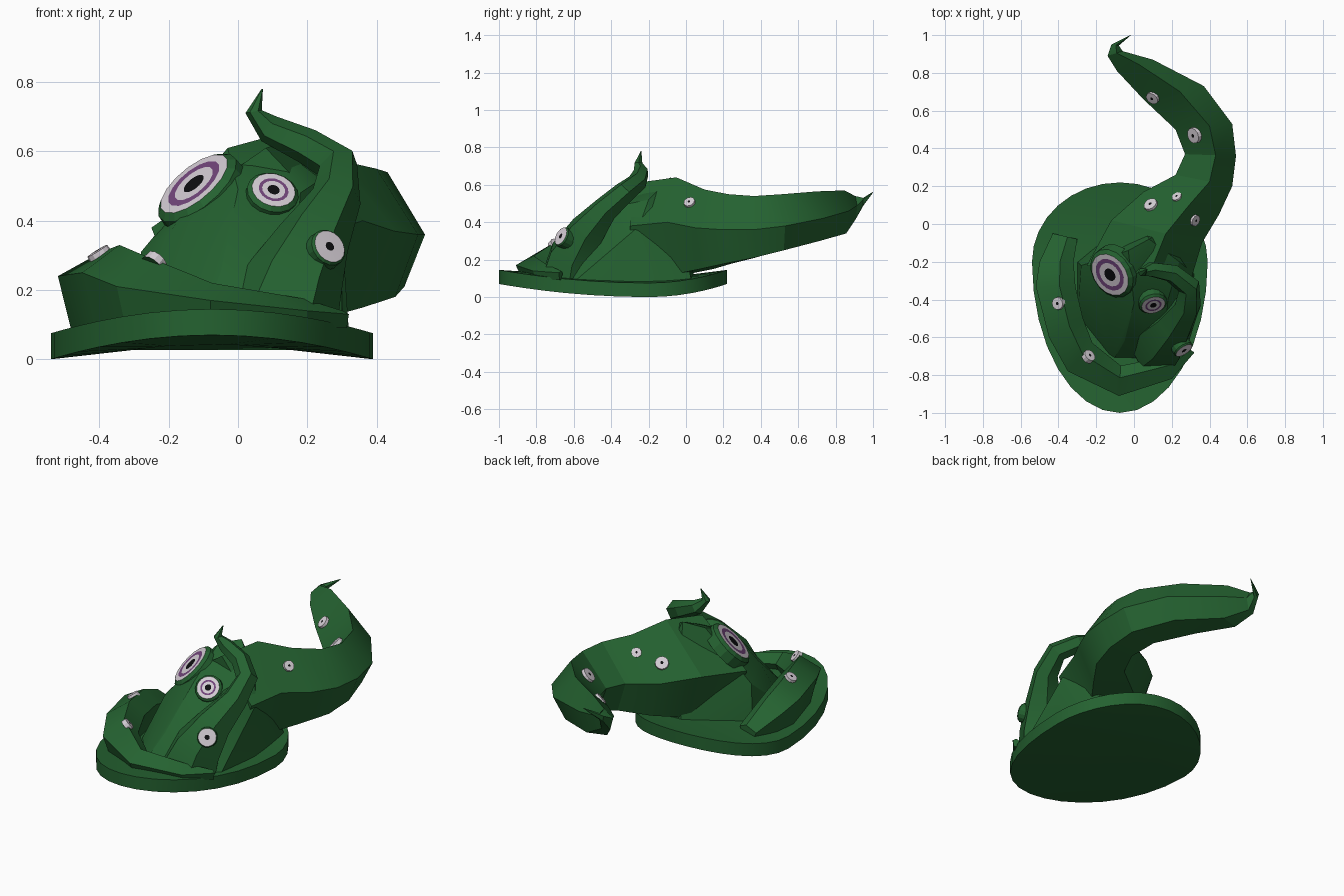
import bpy, bmesh, math
from mathutils import Vector
from mathutils.bvhtree import BVHTree

if "Cube" in bpy.data.objects:
    bpy.data.objects.remove(bpy.data.objects["Cube"])


def material(name, rgb):
    m = bpy.data.materials.new(name)
    m.diffuse_color = (*rgb, 1)
    m.use_nodes = True
    m.node_tree.nodes["Principled BSDF"].inputs["Base Color"].default_value = m.diffuse_color
    return m


GREEN = material("deep green", (0.018, 0.122, 0.03))
WHITE = material("pale lilac white", (0.66, 0.61, 0.66))
PURPLE = material("muted purple", (0.17, 0.06, 0.2))
BLACK = material("black", (0.004, 0.004, 0.005))


def finish(bm, name, mats, angle=25):
    bmesh.ops.recalc_face_normals(bm, faces=bm.faces)
    me = bpy.data.meshes.new(name)
    bm.to_mesh(me)
    bm.free()
    for m in mats:
        me.materials.append(m)
    ob = bpy.data.objects.new(name, me)
    bpy.context.collection.objects.link(ob)
    bpy.ops.object.select_all(action='DESELECT')
    bpy.context.view_layer.objects.active = ob
    ob.select_set(True)
    if angle:
        bpy.ops.object.shade_smooth_by_angle(angle=math.radians(angle))
    return ob


def loft(rings, name):
    """Skin a list of equal-length closed rings and cap both ends."""
    bm = bmesh.new()
    vs = [[bm.verts.new(p) for p in r] for r in rings]
    n = len(rings[0])
    for a, b in zip(vs, vs[1:]):
        for i in range(n):
            j = (i + 1) % n
            bm.faces.new((a[i], a[j], b[j], b[i]))
    bm.faces.new(vs[0])
    bm.faces.new(vs[-1])
    return finish(bm, name, [GREEN])


def section(lx, ly, rx, ry, zt, zm, zb):
    """Five-sided section: ridge on top, two side edges, flat underside."""
    at = lambda f, z: (lx + (rx - lx) * f, ly + (ry - ly) * f, z)
    return [at(0.6, zt), at(1, zm), at(0.78, zb), at(0.2, zb), at(0, zm)]


# Saddle-shaped egg base
bm = bmesh.new()
N = 32


def base_ring(r, dz):
    out = []
    for k in range(N):
        t = 2 * math.pi * k / N
        s = math.sin(t)
        out.append(bm.verts.new((
            -0.075 + 0.465 * r * math.cos(t),
            -0.2 + (0.42 if s > 0 else 0.8) * r * s,
            0.035 - 0.035 * r * r * math.cos(2 * t) + dz)))
    return out


rings = [base_ring(0.5, 0), base_ring(1, 0), base_ring(1, 0.075), base_ring(0.5, 0.075)]
for a, b in zip(rings, rings[1:]):
    for i in range(N):
        j = (i + 1) % N
        bm.faces.new((a[i], a[j], b[j], b[i]))
bm.faces.new(rings[0])
bm.faces.new(rings[-1])
finish(bm, "base", [GREEN])

# Head: faceted hull rising from the base
bm = bmesh.new()
for x, y in [(-0.3, -0.2), (-0.3, -0.5), (-0.12, -0.74), (0.15, -0.74),
             (0.3, -0.6), (0.32, -0.3), (0.29, 0.03), (0, 0.05)]:
    bm.verts.new((x, y, 0.08))
for p in [(-0.28, -0.22, 0.31), (-0.2, -0.4, 0.36), (-0.03, -0.14, 0.61),
          (0.08, -0.08, 0.64), (0, -0.42, 0.49), (0.18, -0.4, 0.48),
          (0.24, -0.2, 0.52), (0.3, -0.25, 0.38), (-0.05, -0.62, 0.25)]:
    bm.verts.new(p)
bmesh.ops.convex_hull(bm, input=bm.verts)
head = finish(bm, "head", [GREEN])

# Long tentacle sweeping backwards
tail = loft([section(*s) for s in [
    (-0.25, -0.22, 0.30, -0.30, 0.61, 0.38, 0.10),
    (-0.12, 0.02, 0.36, -0.10, 0.64, 0.40, 0.12),
    (0.05, 0.17, 0.45, 0.05, 0.575, 0.37, 0.15),
    (0.22, 0.26, 0.52, 0.20, 0.55, 0.36, 0.18),
    (0.27, 0.37, 0.54, 0.36, 0.54, 0.36, 0.21),
    (0.22, 0.50, 0.52, 0.53, 0.55, 0.38, 0.25),
    (0.05, 0.66, 0.37, 0.73, 0.565, 0.42, 0.30),
    (-0.09, 0.81, 0.10, 0.87, 0.57, 0.46, 0.34),
    (-0.14, 0.89, -0.06, 0.915, 0.54, 0.49, 0.42),
    (-0.12, 0.95, -0.08, 0.945, 0.53, 0.52, 0.49),
    (-0.02, 1.0, -0.018, 0.998, 0.562, 0.56, 0.558)]], "back_tentacle")

# Low tentacle wrapped round the front and left of the base
wrap = loft([section(*s) for s in [
    (0.32, -0.68, 0.29, -0.66, 0.14, 0.13, 0.09),
    (0.20, -0.82, 0.18, -0.70, 0.175, 0.14, 0.09),
    (-0.08, -0.91, -0.07, -0.75, 0.22, 0.17, 0.10),
    (-0.35, -0.78, -0.22, -0.63, 0.30, 0.21, 0.09),
    (-0.45, -0.60, -0.27, -0.50, 0.33, 0.25, 0.08),
    (-0.52, -0.33, -0.31, -0.33, 0.31, 0.24, 0.07),
    (-0.50, -0.20, -0.32, -0.20, 0.26, 0.20, 0.07),
    (-0.43, -0.05, -0.30, -0.08, 0.14, 0.12, 0.07)]], "wrapped_tentacle")

# Hooked tentacle at the front right: six-sided tube along a path
path = [(0.12, -0.62, 0.10, 0.17), (0.16, -0.60, 0.22, 0.145),
        (0.22, -0.53, 0.35, 0.105), (0.285, -0.43, 0.47, 0.072),
        (0.29, -0.33, 0.56, 0.06), (0.20, -0.26, 0.615, 0.052),
        (0.09, -0.24, 0.665, 0.042), (0.045, -0.255, 0.715, 0.024),
        (0.07, -0.24, 0.78, 0.002)]
pts = [Vector(p[:3]) for p in path]
tube, side = [], Vector((1, 0, 0))
for i, p in enumerate(pts):
    d = (pts[min(i + 1, len(pts) - 1)] - pts[max(i - 1, 0)]).normalized()
    side = (side - d * side.dot(d)).normalized()
    up = d.cross(side)
    tube.append([p + path[i][3] * (side * math.cos(a * math.pi / 3) + up * math.sin(a * math.pi / 3))
                 for a in range(6)])
hook = loft(tube, "hooked_tentacle")


def eye(name, target, pos, normal, radii, rim=0.0, sides=16, snap=True):
    """Disc on the target's surface; radii are (radius, material index) outside in."""
    n = Vector(normal).normalized()
    pos = Vector(pos)
    tree = BVHTree.FromPolygons([v.co for v in target.data.vertices],
                                [p.vertices for p in target.data.polygons])
    hit, hn, _, _ = tree.ray_cast(pos + n * 0.15, -n, 0.3)
    if hit:
        pos = hit
        if snap:
            n = hn if hn.dot(n) > 0 else -hn
    q = Vector((0, 0, 1)).rotation_difference(n)
    bm = bmesh.new()

    def ring(r, z):
        return [bm.verts.new(pos + q @ Vector((r * math.cos(2 * math.pi * k / sides),
                                               r * math.sin(2 * math.pi * k / sides), z)))
                for k in range(sides)]

    def band(a, b, m):
        for k in range(sides):
            j = (k + 1) % sides
            bm.faces.new((a[k], a[j], b[j], b[k])).material_index = m

    r0, m0 = radii[0]
    top = 0.012 + rim * 0.6
    if rim:                                   # green socket
        low, mid = ring(r0 + rim * 1.2, -0.05), ring(r0 + rim, 0.008)
        band(low, mid, 0)
        prev = ring(r0, top)
        band(mid, prev, 0)
    else:
        low, prev = ring(r0, -0.015), ring(r0 * 0.92, top)
        band(low, prev, m0)
    for (r, m), (r2, _) in zip(radii, radii[1:]):
        nxt = ring(r2, top + 0.001)
        band(prev, nxt, m)
        prev = nxt
    bm.faces.new(prev).material_index = radii[-1][1]
    bm.faces.new(low)
    finish(bm, name, [GREEN, WHITE, PURPLE, BLACK], 0)


# Eyes with socket, purple ring and pupil
eye("large_eye", head, (-0.13, -0.27, 0.51), (-0.58, -0.4, 0.7),
    [(0.12, 1), (0.092, 2), (0.068, 1), (0.036, 3)], 0.02, snap=False)
eye("medium_eye", head, (0.10, -0.42, 0.48), (0.2, -0.72, 0.65),
    [(0.064, 1), (0.044, 2), (0.034, 1), (0.018, 3)], 0.012, snap=False)
eye("small_eye", hook, (0.245, -0.64, 0.31), (0.5, -0.75, 0.4),
    [(0.05, 1), (0.014, 3)], 0.006, snap=False)

# Small pale suckers
spots = [(tail, 0.09, 0.10, 0.55, 0.04), (tail, 0.23, 0.14, 0.55, 0.03),
         (tail, 0.32, 0.02, 0.50, 0.033), (tail, 0.32, 0.47, 0.52, 0.045),
         (tail, 0.10, 0.67, 0.52, 0.038), (wrap, -0.40, -0.42, 0.30, 0.036),
         (wrap, -0.24, -0.70, 0.27, 0.036)]
for i, (ob, x, y, z, r) in enumerate(spots):
    eye(f"sucker_{i + 1}", ob, (x, y, z), (0, 0, 1), [(r, 1), (r * 0.22, 3)], sides=12)
